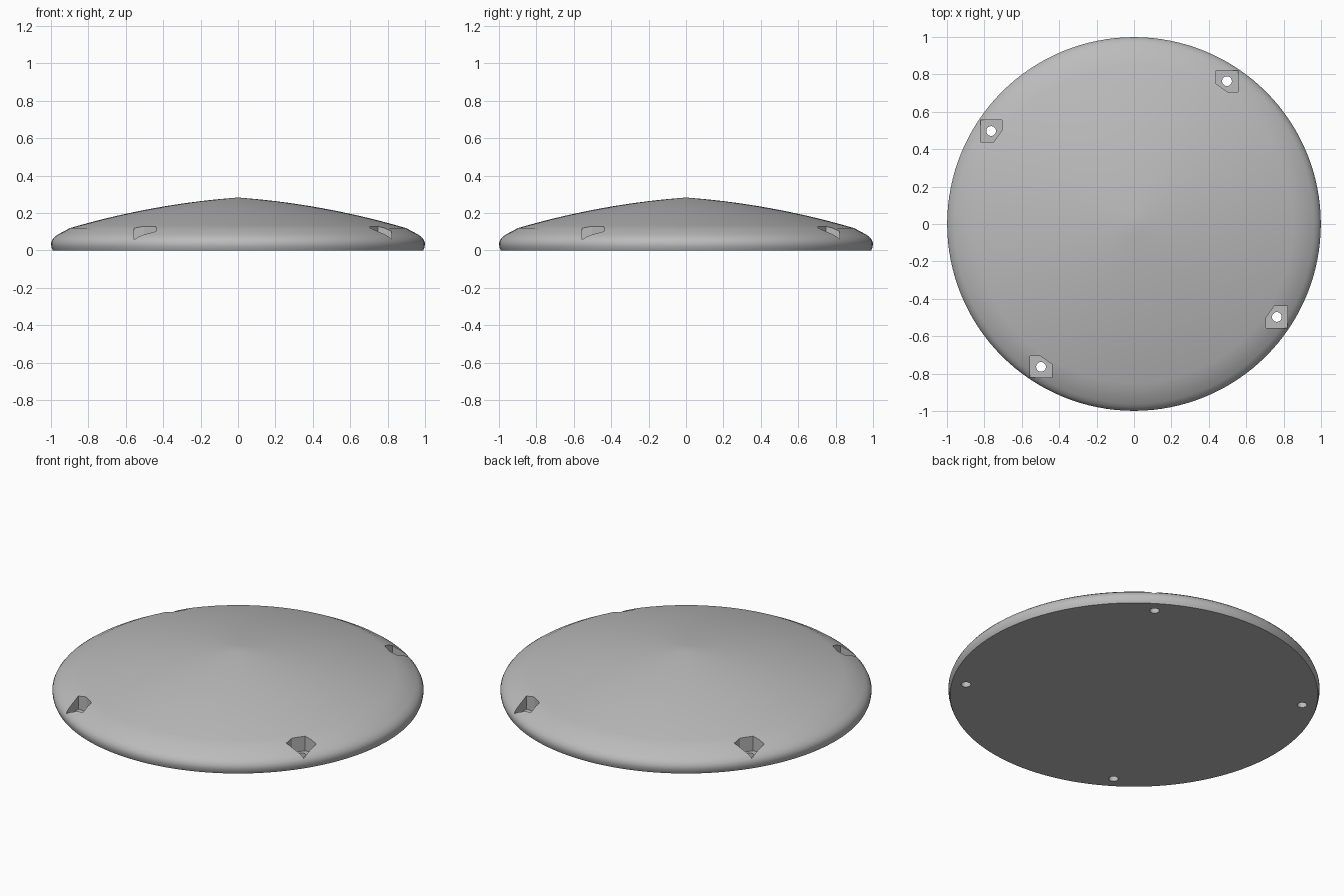
import bpy
import bmesh
from math import pi, radians
from mathutils import Matrix, Vector

cube = bpy.data.objects.get("Cube")
if cube:
    bpy.data.objects.remove(cube, do_unlink=True)

grey = bpy.data.materials.new("plain grey")
grey.use_nodes = True
colour = (0.5, 0.5, 0.5, 1)
grey.diffuse_color = colour
grey.node_tree.nodes["Principled BSDF"].inputs["Base Color"].default_value = colour


def make_object(name, bm):
    bmesh.ops.recalc_face_normals(bm, faces=bm.faces)
    mesh = bpy.data.meshes.new(name)
    bm.to_mesh(mesh)
    bm.free()
    mesh.materials.append(grey)
    obj = bpy.data.objects.new(name, mesh)
    bpy.context.collection.objects.link(obj)
    return obj


def add_prism(bm, outline, bottom, top):
    face = bm.faces.new([bm.verts.new((x, y, bottom)) for x, y in outline])
    grown = bmesh.ops.extrude_face_region(bm, geom=[face], use_keep_orig=True)
    verts = [v for v in grown["geom"] if isinstance(v, bmesh.types.BMVert)]
    bmesh.ops.translate(bm, verts=verts, vec=(0, 0, top - bottom))


# Lens-shaped cover: shallow pointed crown, rounded rim, flat underside
crown = [(r, 0.283 - 0.072 * r - 0.122 * r * r)
         for r in (i * 0.9 / 18 for i in range(19))]
rim = [(0.935, 0.1), (0.962, 0.086), (0.981, 0.072), (0.993, 0.057),
       (0.999, 0.042), (0.999, 0.028), (0.996, 0.013), (0.99, 0)]
bm = bmesh.new()
points = [bm.verts.new((r, 0, z)) for r, z in crown + rim]
edges = [bm.edges.new(pair) for pair in zip(points, points[1:])]
bmesh.ops.spin(bm, geom=points + edges, cent=(0, 0, 0), axis=(0, 0, 1),
               angle=2 * pi, steps=128)
bmesh.ops.remove_doubles(bm, verts=bm.verts, dist=0.0001)
bmesh.ops.contextual_create(bm, geom=[e for e in bm.edges if e.is_boundary])
dome = make_object("domed_cover", bm)

# Four screw pockets with a cut inner corner, and a through hole in each
HALF = 0.058
pocket_outline = [(HALF, HALF), (-HALF, HALF), (-HALF, -0.015),
                  (0.005, -HALF), (HALF, -HALF)]
centre = Vector((0.497, 0.764, 0))
pockets, holes = bmesh.new(), bmesh.new()
add_prism(pockets, [(centre.x + x, centre.y + y) for x, y in pocket_outline],
          0.042, 0.4)
bmesh.ops.create_cone(holes, cap_ends=True, segments=32, radius1=0.026,
                      radius2=0.026, depth=0.4,
                      matrix=Matrix.Translation(centre))
for bm in (pockets, holes):
    first = list(bm.verts) + list(bm.edges) + list(bm.faces)
    for turn in range(1, 4):
        copy = bmesh.ops.duplicate(bm, geom=first)
        verts = [v for v in copy["geom"] if isinstance(v, bmesh.types.BMVert)]
        bmesh.ops.rotate(bm, verts=verts, cent=(0, 0, 0),
                         matrix=Matrix.Rotation(turn * pi / 2, 3, "Z"))

bpy.ops.object.select_all(action="DESELECT")
bpy.context.view_layer.objects.active = dome
dome.select_set(True)
for name, bm in (("pocket_cutter", pockets), ("hole_cutter", holes)):
    cutter = make_object(name, bm)
    cutter.hide_render = True
    cut = dome.modifiers.new(name, "BOOLEAN")
    cut.operation = "DIFFERENCE"
    cut.solver = "EXACT"
    cut.object = cutter
    bpy.ops.object.modifier_apply(modifier=cut.name)
    bpy.data.objects.remove(cutter, do_unlink=True)

bpy.ops.object.shade_smooth_by_angle(angle=radians(30))
